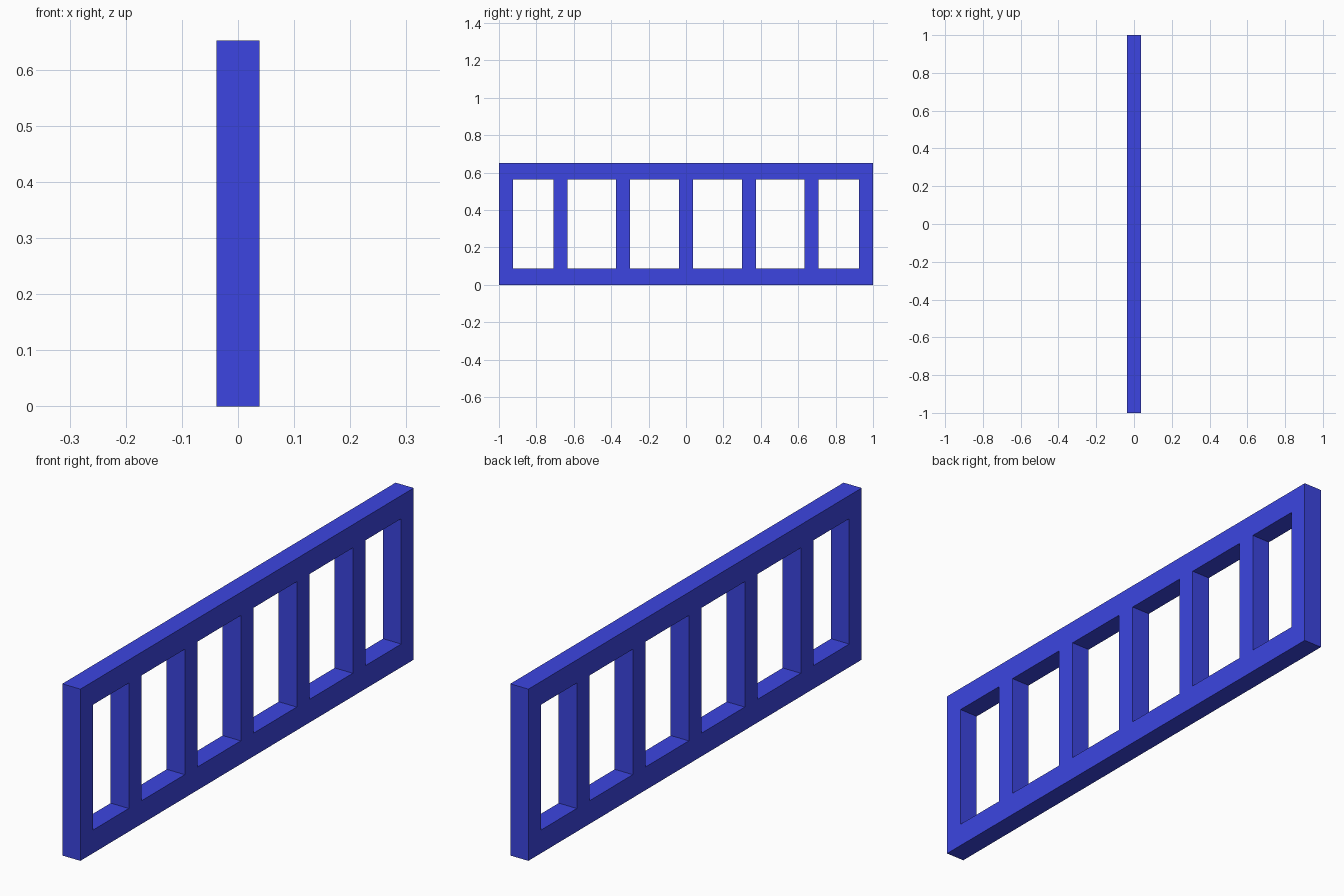
import bpy, bmesh

if "Cube" in bpy.data.objects:
    bpy.data.objects.remove(bpy.data.objects["Cube"])

THICK, HEIGHT = 0.076, 0.652
POST, RAIL, SPACING = 0.075, 0.088, 0.336

# Post edges along y (end posts flush with the ends) and rail edges along z
centres = [-1 + POST / 2] + [SPACING * i for i in range(-2, 3)] + [1 - POST / 2]
ys = [c + s * POST / 2 for c in centres for s in (-1, 1)]
zs = [0, RAIL, HEIGHT - RAIL, HEIGHT]

# Flat lattice: every cell is filled except the openings between posts
bm = bmesh.new()
grid = [[bm.verts.new((-THICK / 2, y, z)) for z in zs] for y in ys]
for i in range(len(ys) - 1):
    for j in range(len(zs) - 1):
        if i % 2 == 1 and j == 1:
            continue
        bm.faces.new((grid[i][j], grid[i + 1][j], grid[i + 1][j + 1], grid[i][j + 1]))

# Extrude to thickness, keeping the back faces so the panel is closed
res = bmesh.ops.extrude_face_region(bm, geom=bm.faces[:], use_keep_orig=True)
moved = [g for g in res["geom"] if isinstance(g, bmesh.types.BMVert)]
bmesh.ops.translate(bm, verts=moved, vec=(THICK, 0, 0))
bmesh.ops.recalc_face_normals(bm, faces=bm.faces[:])

mesh = bpy.data.meshes.new("railing_panel")
bm.to_mesh(mesh)
bm.free()
panel = bpy.data.objects.new("railing_panel", mesh)
bpy.context.collection.objects.link(panel)

# Blue paint
blue = bpy.data.materials.new("blue_paint")
blue.diffuse_color = (0.045, 0.06, 0.75, 1)
blue.use_nodes = True
blue.node_tree.nodes["Principled BSDF"].inputs["Base Color"].default_value = blue.diffuse_color
mesh.materials.append(blue)
